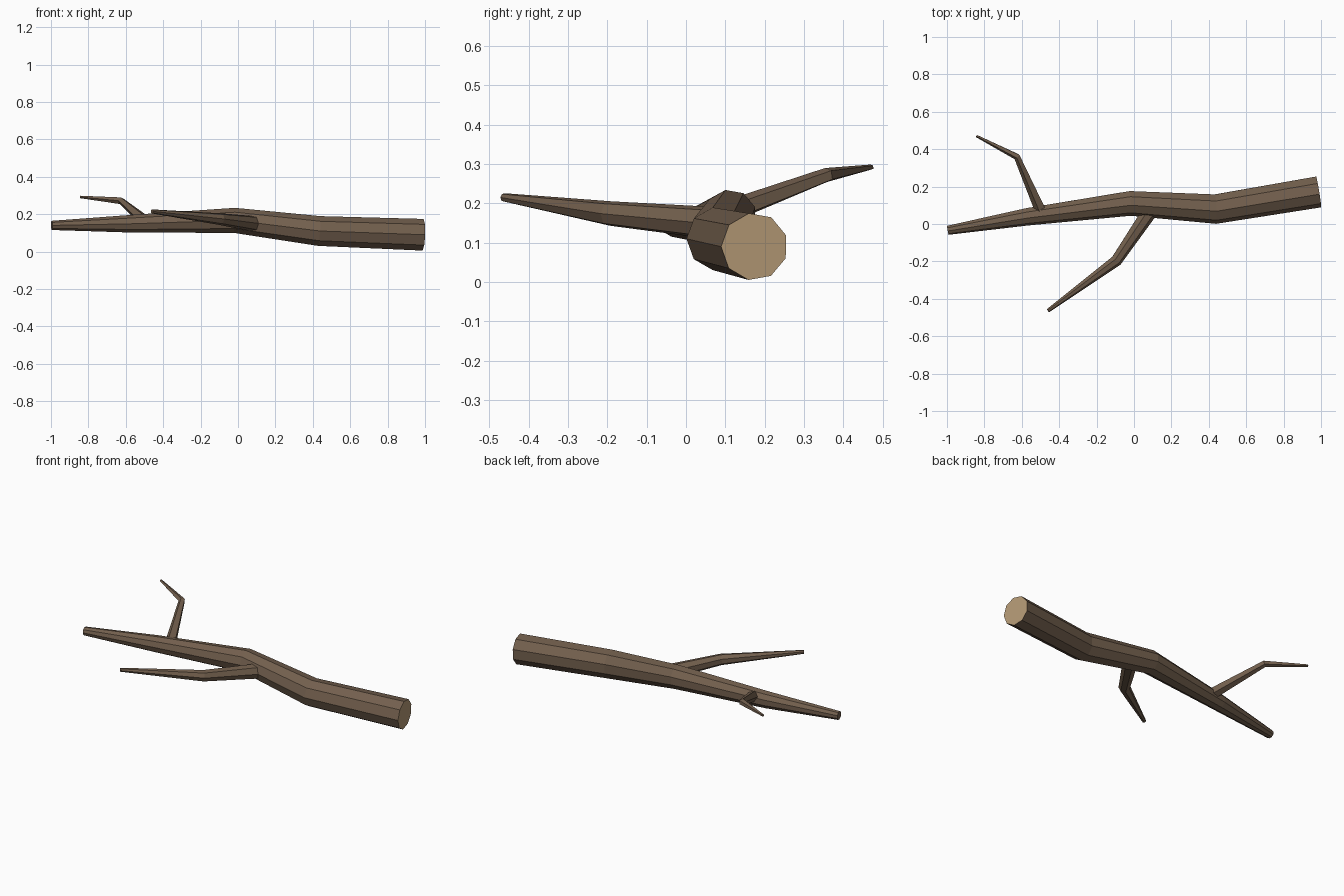
import bpy, bmesh
from math import cos, sin, pi
from mathutils import Vector

if "Cube" in bpy.data.objects:
    bpy.data.objects.remove(bpy.data.objects["Cube"])


def material(name, rgb):
    m = bpy.data.materials.new(name)
    m.diffuse_color = (*rgb, 1)
    m.use_nodes = True
    m.node_tree.nodes["Principled BSDF"].inputs["Base Color"].default_value = m.diffuse_color
    return m


bark = material("bark", (0.17, 0.115, 0.075))
cut_wood = material("cut_wood", (0.46, 0.32, 0.18))


def limb(name, sides, path, end_material=bark):
    """Faceted tapering tube through (x, y, z, radius) points, capped at both ends."""
    pts = [Vector(p[:3]) for p in path]
    bm = bmesh.new()
    rings = []
    for i, p in enumerate(pts):
        # mitred ring, square to the average of the neighbouring directions
        before = (p - pts[i - 1]).normalized() if i else Vector()
        after = (pts[i + 1] - p).normalized() if i < len(pts) - 1 else Vector()
        t = (before + after).normalized()
        side = t.cross(Vector((0, 0, 1))).normalized()
        up = side.cross(t)
        r = path[i][3]
        rings.append([bm.verts.new(p - r * (side * cos(a) - up * sin(a)))
                      for a in (2 * pi * k / sides for k in range(sides))])
    for a, b in zip(rings, rings[1:]):
        for k in range(sides):
            n = (k + 1) % sides
            bm.faces.new((a[k], a[n], b[n], b[k]))
    bm.faces.new(rings[0]).material_index = 1
    bm.faces.new(rings[-1])
    bmesh.ops.recalc_face_normals(bm, faces=bm.faces)
    mesh = bpy.data.meshes.new(name)
    bm.to_mesh(mesh)
    bm.free()
    mesh.materials.append(bark)
    mesh.materials.append(end_material)
    ob = bpy.data.objects.new(name, mesh)
    bpy.context.collection.objects.link(ob)
    return ob


# main bough, with a pale sawn face at the thick end
limb("main_bough", 9, [
    (0.987, 0.174, 0.090, 0.086),
    (0.435, 0.082, 0.110, 0.081),
    (-0.02, 0.112, 0.167, 0.068),
    (-0.57, 0.040, 0.149, 0.048),
    (-0.996, -0.033, 0.140, 0.025)], cut_wood)

# side branch reaching to the front
limb("front_branch", 7, [
    (0.095, 0.085, 0.148, 0.043),
    (-0.095, -0.195, 0.174, 0.032),
    (-0.460, -0.463, 0.215, 0.011)])

# thin twig reaching to the back
limb("back_twig", 5, [
    (-0.490, 0.055, 0.158, 0.033),
    (-0.625, 0.360, 0.272, 0.019),
    (-0.842, 0.471, 0.292, 0.007)])
